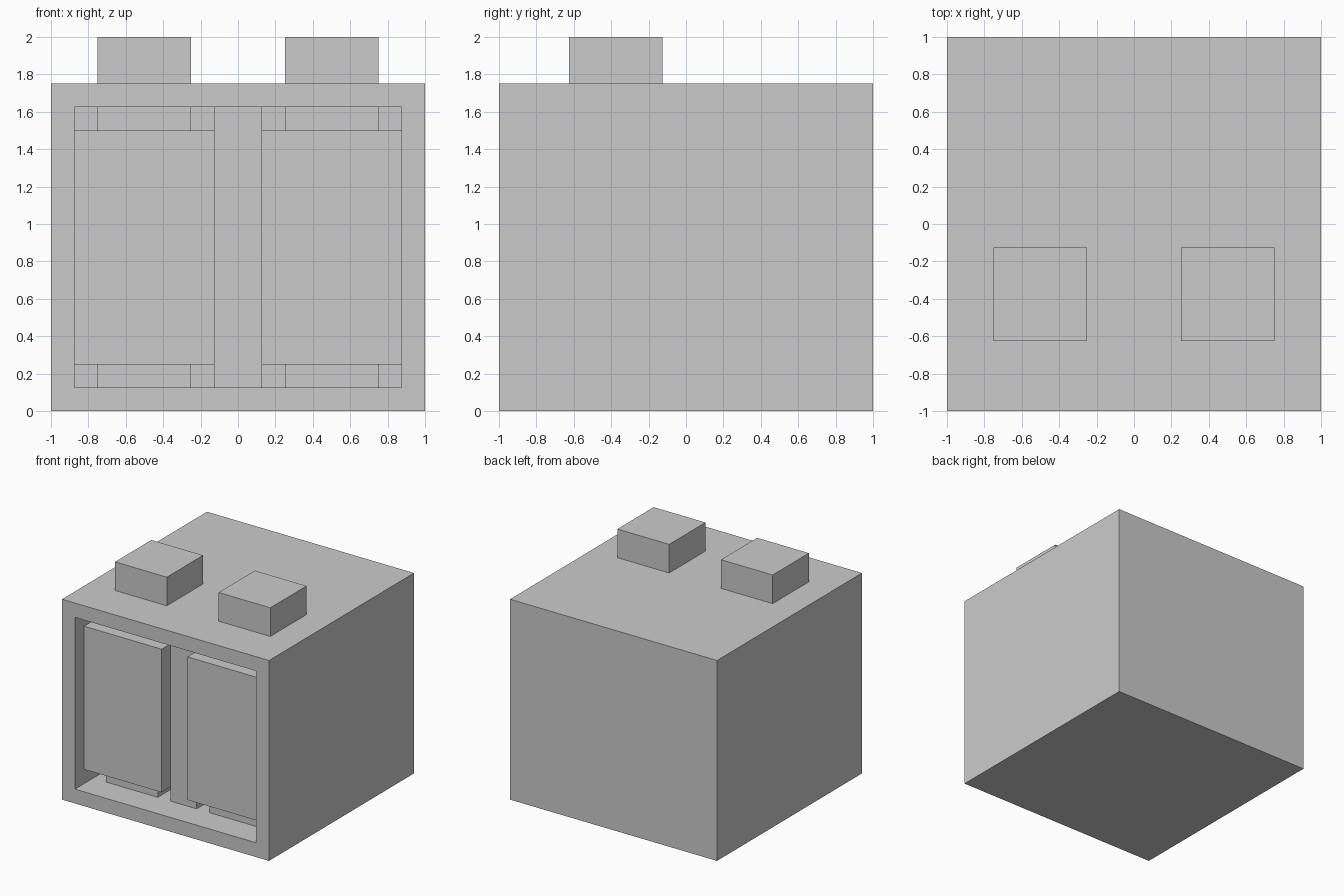
import bpy
import bmesh

if "Cube" in bpy.data.objects:
    bpy.data.objects.remove(bpy.data.objects["Cube"])


def box(name, x, y, z):
    """Axis-aligned box from (min, max) ranges."""
    bm = bmesh.new()
    bmesh.ops.create_cube(bm, size=1)
    for v in bm.verts:
        v.co = [r[0] if c < 0 else r[1] for c, r in zip(v.co, (x, y, z))]
    mesh = bpy.data.meshes.new(name)
    bm.to_mesh(mesh)
    bm.free()
    obj = bpy.data.objects.new(name, mesh)
    bpy.context.collection.objects.link(obj)
    return obj


WALL = 0.125
BACK = -0.125  # rear of the front compartment

# Casing: inset the front face and push it inwards to form the compartment
casing = box("casing", (-1, 1), (-1, 1), (0, 1.75))
bm = bmesh.new()
bm.from_mesh(casing.data)
bm.normal_update()
front = min(bm.faces, key=lambda f: f.calc_center_median().y)
bmesh.ops.inset_region(bm, faces=[front], thickness=WALL, use_even_offset=True)
pocket = bmesh.ops.extrude_discrete_faces(bm, faces=[front])["faces"][0]
for v in pocket.verts:
    v.co.y = BACK
bmesh.ops.recalc_face_normals(bm, faces=bm.faces)
bm.to_mesh(casing.data)
bm.free()

# Divider between the two cells
box("divider", (-0.125, 0.125), (-0.75, BACK), (WALL, 1.625))

for side, cx in (("left", -0.5), ("right", 0.5)):
    inner = (cx - 0.25, cx + 0.25)
    # Cell body with a narrower cap at each end
    box(side + "_cell", (cx - 0.375, cx + 0.375), (-0.875, BACK), (0.25, 1.5))
    box(side + "_lower_cap", inner, (-0.75, -0.25), (WALL, 0.25))
    box(side + "_upper_cap", inner, (-0.75, -0.25), (1.5, 1.625))
    # Terminal on top of the casing
    box(side + "_terminal", inner, (-0.625, -0.125), (1.75, 2))
